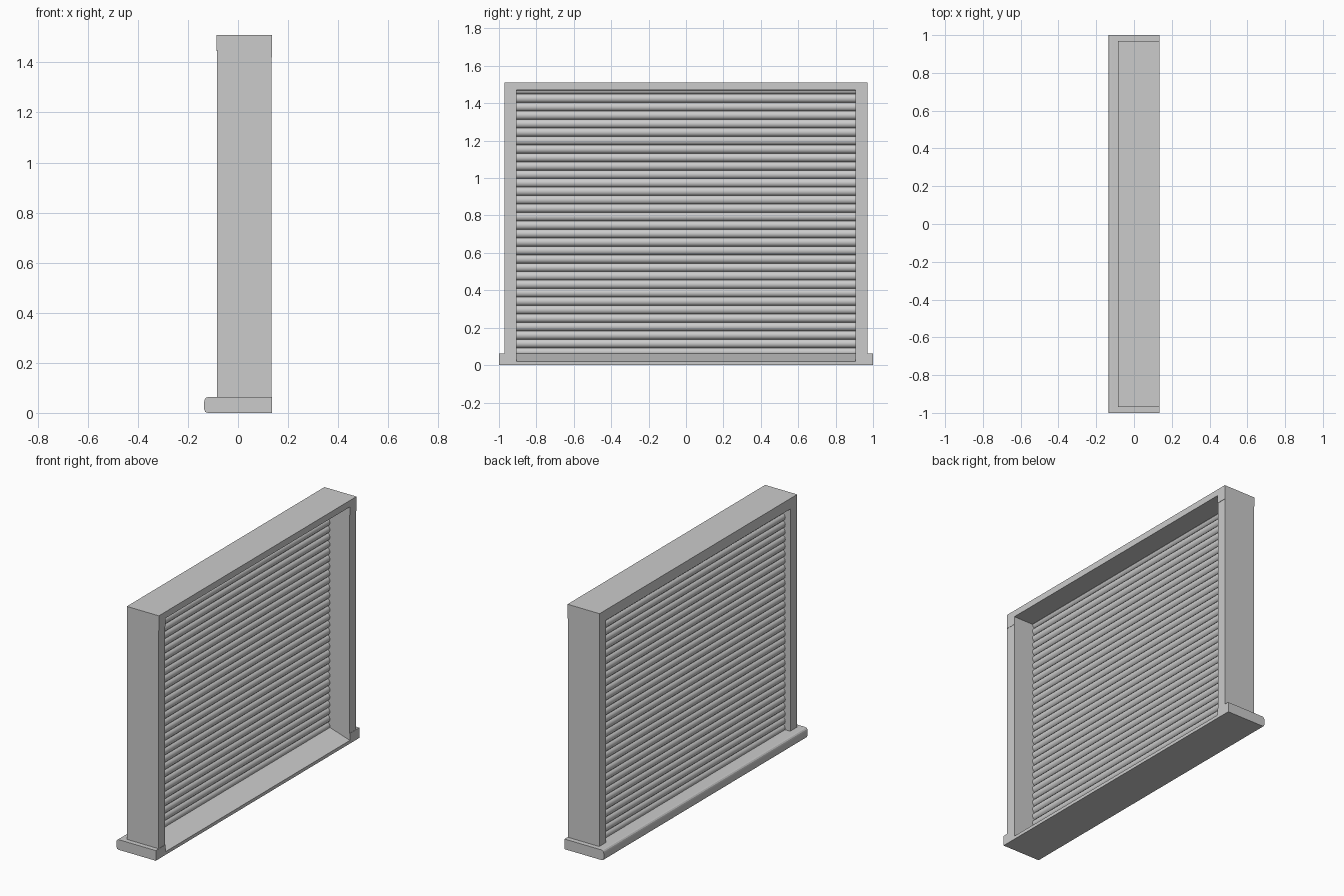
import bpy
import math

cube = bpy.data.objects.get("Cube")
if cube:
    bpy.data.objects.remove(cube, do_unlink=True)

grey = bpy.data.materials.new("plain_grey")
grey.use_nodes = True
colour = (0.6, 0.6, 0.6, 1)
grey.diffuse_color = colour
grey.node_tree.nodes["Principled BSDF"].inputs["Base Color"].default_value = colour


def extrude(name, profile, y0, y1):
    """Closed prism from an (x, z) profile swept along y."""
    n = len(profile)
    verts = [(x, y, z) for y in (y0, y1) for x, z in profile]
    faces = [tuple(range(n)), tuple(range(2 * n - 1, n - 1, -1))]
    faces += [(i, i + n, (i + 1) % n + n, (i + 1) % n) for i in range(n)]
    mesh = bpy.data.meshes.new(name)
    mesh.from_pydata(verts, [], faces)
    mesh.materials.append(grey)
    obj = bpy.data.objects.new(name, mesh)
    bpy.context.collection.objects.link(obj)
    return obj


BACK, FRONT, NOSE = -0.085, 0.135, -0.135
INNER, OUTER = 0.905, 0.97

# Sill: rounded nose, sloping down between the posts
nose = [(NOSE + 0.015 - 0.015 * math.sin(a), 0.045 + 0.018 * math.cos(a))
        for a in (0, math.pi / 6, math.pi / 3, math.pi / 2)]
nose += [(NOSE, 0.015), (NOSE + 0.004, 0.004), (NOSE + 0.015, 0)]
extrude("sill", nose + [(FRONT, 0), (FRONT, 0.02), (0.0, 0.063)], -INNER, INNER)
for side, label in ((-1, "right"), (1, "left")):
    ends = sorted((side * INNER, side * 1.0))
    extrude(label + "_sill_end", nose + [(FRONT, 0), (FRONT, 0.063)], *ends)

    # Side posts
    ends = sorted((side * INNER, side * OUTER))
    extrude(label + "_post", [(BACK + 0.002, 0.04), (FRONT - 0.002, 0.04),
                              (FRONT - 0.002, 1.47), (BACK + 0.002, 1.47)], *ends)
    extrude(label + "_header_end", [(BACK, 1.45), (FRONT, 1.42),
                                    (FRONT, 1.51), (BACK, 1.51)], *ends)

# Header with a stepped underside
extrude("header", [(BACK, 1.445), (-0.03, 1.445), (0.0, 1.47), (FRONT, 1.47),
                   (FRONT, 1.51), (BACK, 1.51)], -INNER, INNER)

# Stacked rounded slats
COUNT, PITCH = 32, 0.0452
for k in range(COUNT):
    z = 0.07 + k * PITCH
    ring = [(-0.025 + 0.024 * math.cos(a), z + 0.0245 * math.sin(a))
            for a in (2 * math.pi * i / 12 for i in range(12))]
    slat = extrude(f"slat_{k + 1:02d}", ring, -INNER, INNER)
    bpy.ops.object.select_all(action="DESELECT")
    slat.select_set(True)
    bpy.context.view_layer.objects.active = slat
    bpy.ops.object.shade_smooth_by_angle(angle=math.radians(40))
